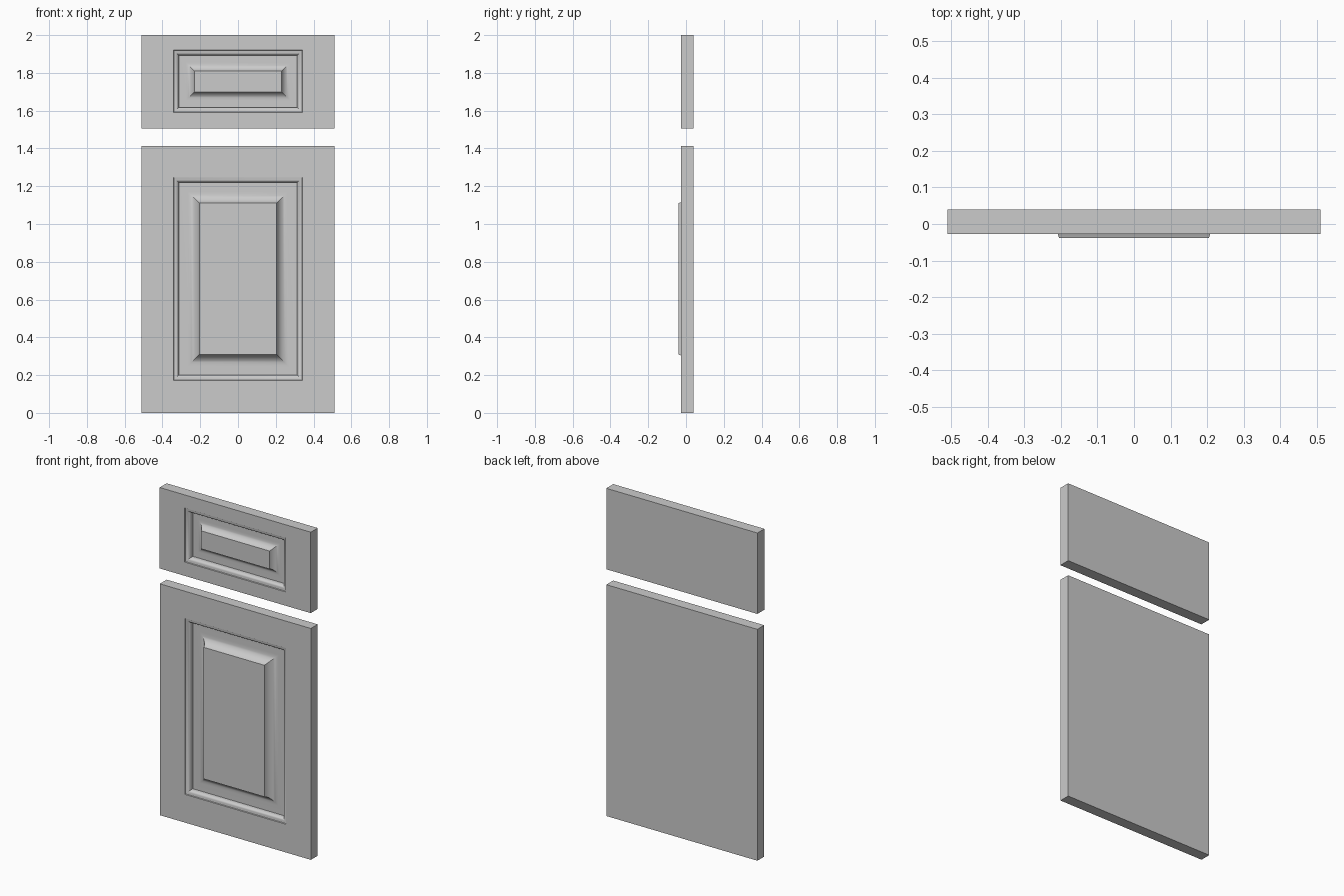
import bpy, bmesh, math

if "Cube" in bpy.data.objects:
    bpy.data.objects.remove(bpy.data.objects["Cube"])

BACK = 0.04


def moulding(front, field_y, field_inset, cove_width):
    """Profile from frame edge to raised field as (inset, y) pairs."""
    floor = 0.011
    pts = [(0.0, front), (0.002, front + 0.005), (0.005, front + 0.006)]
    # rounded bead on the inner edge of the frame
    for i in range(1, 7):
        a = math.radians(90) * i / 6
        pts.append((0.005 + 0.022 * math.sin(a),
                    front + 0.006 + 0.020 * (1 - math.cos(a))))
    # groove and recess floor
    pts += [(0.028, floor), (0.032, floor)]
    # concave sweep up to the raised field
    end = math.radians(76)
    start = field_inset - cove_width
    for i in range(9):
        a = end * i / 8
        pts.append((start + cove_width * math.sin(a) / math.sin(end),
                    floor + (field_y - floor) * (1 - math.cos(a)) / (1 - math.cos(end))))
    return pts


def raised_panel(name, outer, opening, profile, front):
    bm = bmesh.new()

    def ring(rect, y, inset=0.0):
        x0, x1, z0, z1 = rect
        x0, x1, z0, z1 = x0 + inset, x1 - inset, z0 + inset, z1 - inset
        return [bm.verts.new((x, y, z)) for x, z in
                ((x0, z0), (x1, z0), (x1, z1), (x0, z1))]

    # slab rings, then the moulding rings
    rings = [ring(outer, BACK), ring(outer, front)]
    rings += [ring(opening, y, inset) for inset, y in profile]
    for a, b in zip(rings, rings[1:]):
        for i in range(4):
            j = (i + 1) % 4
            bm.faces.new((a[i], a[j], b[j], b[i]))
    bm.faces.new(rings[0][::-1])
    bm.faces.new(rings[-1])
    bmesh.ops.recalc_face_normals(bm, faces=bm.faces)
    mesh = bpy.data.meshes.new(name)
    bm.to_mesh(mesh)
    bm.free()
    obj = bpy.data.objects.new(name, mesh)
    bpy.context.collection.objects.link(obj)
    bpy.ops.object.select_all(action='DESELECT')
    obj.select_set(True)
    bpy.context.view_layer.objects.active = obj
    bpy.ops.object.shade_smooth_by_angle(angle=math.radians(30))
    return obj


# cabinet door with a proud raised field
raised_panel("cabinet_door", (-0.51, 0.51, 0.0, 1.412), (-0.341, 0.341, 0.172, 1.247),
             moulding(-0.026, -0.039, 0.136, 0.06), -0.026)

# drawer front with a flush raised field
raised_panel("drawer_front", (-0.51, 0.51, 1.506, 2.0), (-0.341, 0.341, 1.59, 1.92),
             moulding(-0.027, -0.026, 0.11, 0.045), -0.027)
